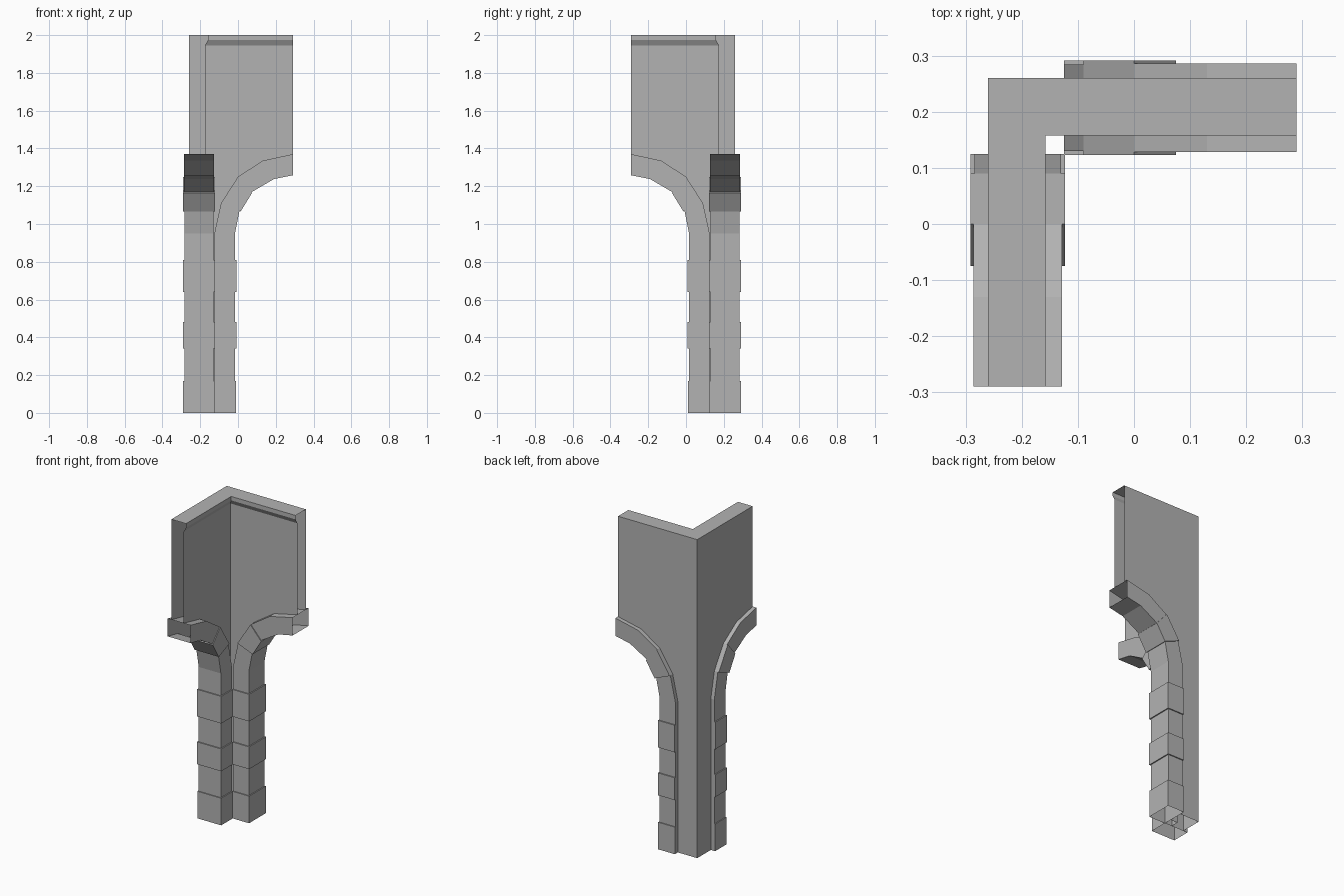
import bpy, bmesh
from mathutils import Matrix

cube = bpy.data.objects.get("Cube")
if cube:
    bpy.data.objects.remove(cube)

mat = bpy.data.materials.new("plain_grey")
mat.use_nodes = True
GREY = (0.45, 0.45, 0.45, 1)
mat.diffuse_color = GREY
mat.node_tree.nodes["Principled BSDF"].inputs["Base Color"].default_value = GREY

# Swaps the two wings across the diagonal of the corner
DIAGONAL = Matrix(((0, -1, 0, 0), (-1, 0, 0, 0), (0, 0, 1, 0), (0, 0, 0, 1)))

TOP, END = 2.0, 0.29
OUT_Y, IN_Y, LIP_Y = 0.26, 0.175, 0.158    # outer face, inner face, top lip
MID_Y, HALF = 0.207, 0.077                 # trim centre and half depth
OUTER_X, INNER_X = -0.125, -0.016          # pillar edges

# Trim stations: outer edge (x, z) and inner edge (x, z), floor to arch end
stations = [((OUTER_X, z), (INNER_X, z)) for z in (0, 0.17, 0.34, 0.48, 0.64, 0.81, 0.95)]
stations += [((-0.09, 1.11), (0.008, 1.07)),
             ((0, 1.25), (0.07, 1.17)),
             ((0.13, 1.335), (0.19, 1.24)),
             ((END, 1.37), (END, 1.26))]
# Stone blocks: first station, last station, swelling
blocks = [(0, 1, 0.006), (1, 2, 0), (2, 3, 0.007), (3, 4, 0), (4, 5, 0.007),
          (5, 7, 0), (7, 8, 0.007), (8, 10, 0.002)]


def finish(bm, name, mirrored):
    bmesh.ops.remove_doubles(bm, verts=bm.verts, dist=0.0001)
    bmesh.ops.recalc_face_normals(bm, faces=bm.faces)
    if mirrored:
        bmesh.ops.transform(bm, matrix=DIAGONAL, verts=bm.verts)
        bmesh.ops.reverse_faces(bm, faces=bm.faces)
    mesh = bpy.data.meshes.new(name)
    bm.to_mesh(mesh)
    bm.free()
    mesh.materials.append(mat)
    bpy.context.collection.objects.link(bpy.data.objects.new(name, mesh))


def wall(name, mirrored):
    """Hollow wing, open at its end and foot, with an arched lower edge."""
    bm = bmesh.new()
    face = lambda pts: bm.faces.new([bm.verts.new(p) for p in pts])
    arch = [outer for outer, inner in stations if outer[1] == 0 or outer[1] > 0.9]
    shoulder = TOP - 0.055
    # Outer and inner sheets
    for y, top in ((OUT_Y, TOP), (IN_Y, shoulder)):
        outline = arch + [(END, top), (-y, top), (-y, 0)]
        face([(x, y, z) for x, z in outline])
    # Moulded lip and top, mitred at the corner
    lip = [(IN_Y, shoulder), (LIP_Y, TOP - 0.025), (LIP_Y, TOP), (OUT_Y, TOP)]
    for (ya, za), (yb, zb) in zip(lip, lip[1:]):
        face([(-ya, ya, za), (END, ya, za), (END, yb, zb), (-yb, yb, zb)])
    finish(bm, name, mirrored)


def trim(name, mirrored):
    """Stepped stone tube running up the pillar and along the arch."""
    bm = bmesh.new()
    rings = []
    for first, last, swell in blocks:
        for (xo, zo), (xi, zi) in stations[first:last + 1]:
            length = ((xi - xo) ** 2 + (zi - zo) ** 2) ** 0.5
            k = 1 + swell / length
            xi, zi = min(END, xo + (xi - xo) * k), zo + (zi - zo) * k
            lo, hi = MID_Y - HALF - swell, MID_Y + HALF + swell
            rings.append([bm.verts.new(p) for p in
                          ((xo, lo, zo), (xi, lo, zi), (xi, hi, zi), (xo, hi, zo))])
    for a, b in zip(rings, rings[1:]):
        for i in range(4):
            j = (i + 1) % 4
            if any((u.co - v.co).length > 0.001 for u, v in ((a[i], b[i]), (a[j], b[j]))):
                bm.faces.new((a[i], a[j], b[j], b[i]))
    finish(bm, name, mirrored)


wall("back_wall", False)
wall("side_wall", True)
trim("back_arch_trim", False)
trim("side_arch_trim", True)
